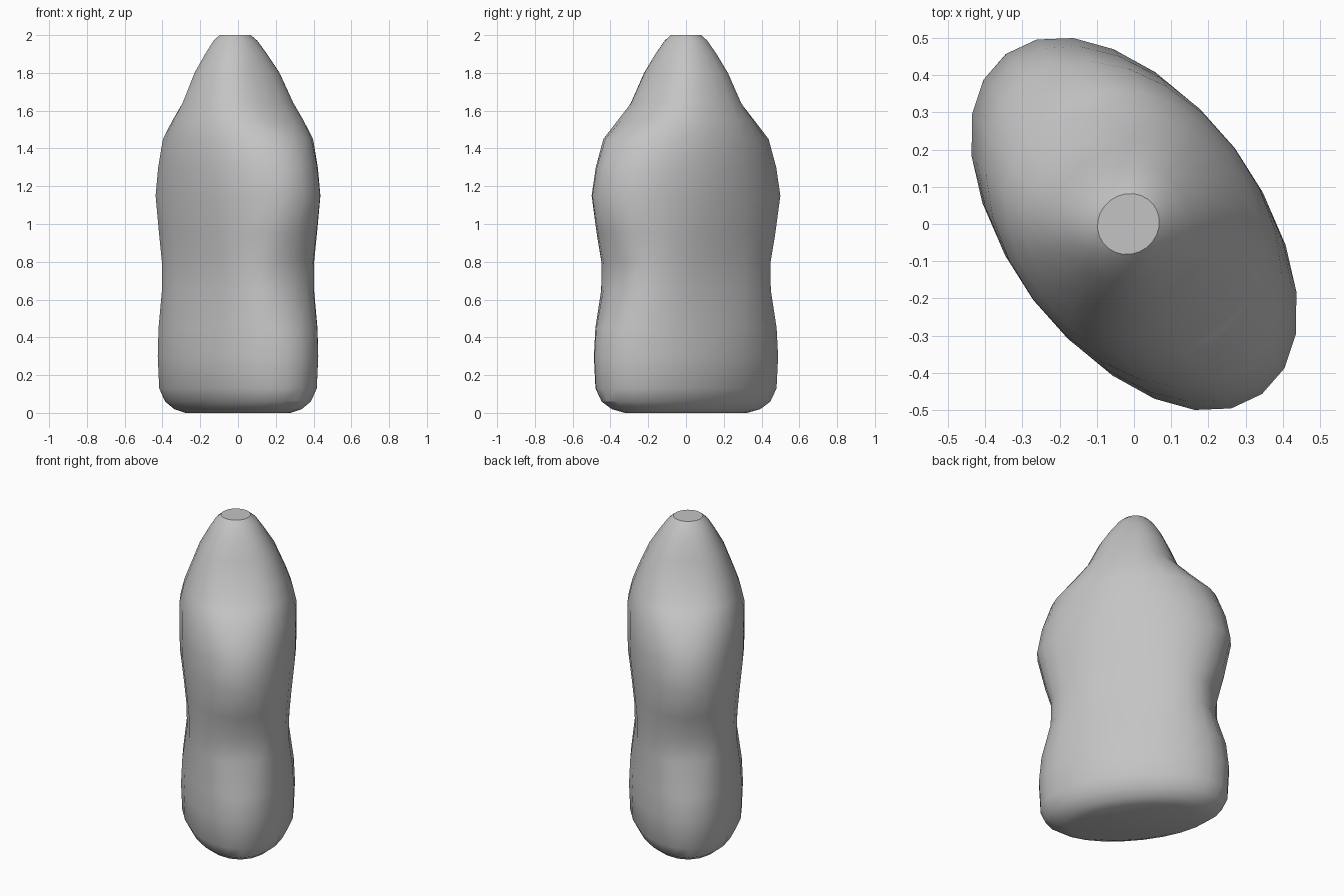
import bpy, bmesh, math

if "Cube" in bpy.data.objects:
    bpy.data.objects.remove(bpy.data.objects["Cube"])

# Height, long half-width, short half-width, squareness of the oval section
SECTIONS = [
    (0.00, 0.38, 0.20, 2.0),
    (0.02, 0.46, 0.245, 2.0),
    (0.06, 0.522, 0.285, 2.0),
    (0.13, 0.553, 0.322, 2.0),
    (0.30, 0.562, 0.329, 2.0),
    (0.45, 0.545, 0.322, 2.1),
    (0.65, 0.482, 0.295, 2.6),
    (0.80, 0.480, 0.297, 2.6),
    (0.95, 0.525, 0.312, 2.3),
    (1.15, 0.572, 0.335, 2.05),
    (1.30, 0.543, 0.339, 2.0),
    (1.45, 0.485, 0.338, 2.0),
    (1.55, 0.37, 0.315, 2.2),
    (1.64, 0.275, 0.283, 2.4),
    (1.80, 0.205, 0.220, 2.4),
    (1.90, 0.155, 0.163, 2.2),
    (1.97, 0.11, 0.12, 2.0),
    (2.00, 0.08, 0.085, 2.0),
]
SIDES = 24
TURN = math.radians(-53)


def oval(z, a, b, n):
    """Points of one turned oval section."""
    pts = []
    for i in range(SIDES):
        t = 2 * math.pi * i / SIDES
        c, s = math.cos(t), math.sin(t)
        u = math.copysign(a * abs(c) ** (2 / n), c)
        v = math.copysign(b * abs(s) ** (2 / n), s)
        lean = -0.015 * max(0, (z - 1.7) / 0.3)   # tip leans slightly sideways
        pts.append((u * math.cos(TURN) - v * math.sin(TURN) + lean,
                    u * math.sin(TURN) + v * math.cos(TURN), z))
    return pts


# Bottle body lofted through the sections
bm = bmesh.new()
rings = [[bm.verts.new(p) for p in oval(*s)] for s in SECTIONS]
for low, high in zip(rings, rings[1:]):
    for i in range(SIDES):
        j = (i + 1) % SIDES
        bm.faces.new((low[i], low[j], high[j], high[i]))

# Flat base and cap
bm.faces.new(rings[0][::-1])
bm.faces.new(rings[-1])
bmesh.ops.recalc_face_normals(bm, faces=bm.faces)

mesh = bpy.data.meshes.new("bottle_body")
bm.to_mesh(mesh)
bm.free()
body = bpy.data.objects.new("bottle_body", mesh)
bpy.context.collection.objects.link(body)

grey = bpy.data.materials.new("plain grey")
grey.diffuse_color = (0.55, 0.55, 0.55, 1)
grey.use_nodes = True
grey.node_tree.nodes["Principled BSDF"].inputs["Base Color"].default_value = grey.diffuse_color
mesh.materials.append(grey)

bpy.context.view_layer.objects.active = body
body.select_set(True)
bpy.ops.object.shade_smooth_by_angle(angle=math.radians(30))
